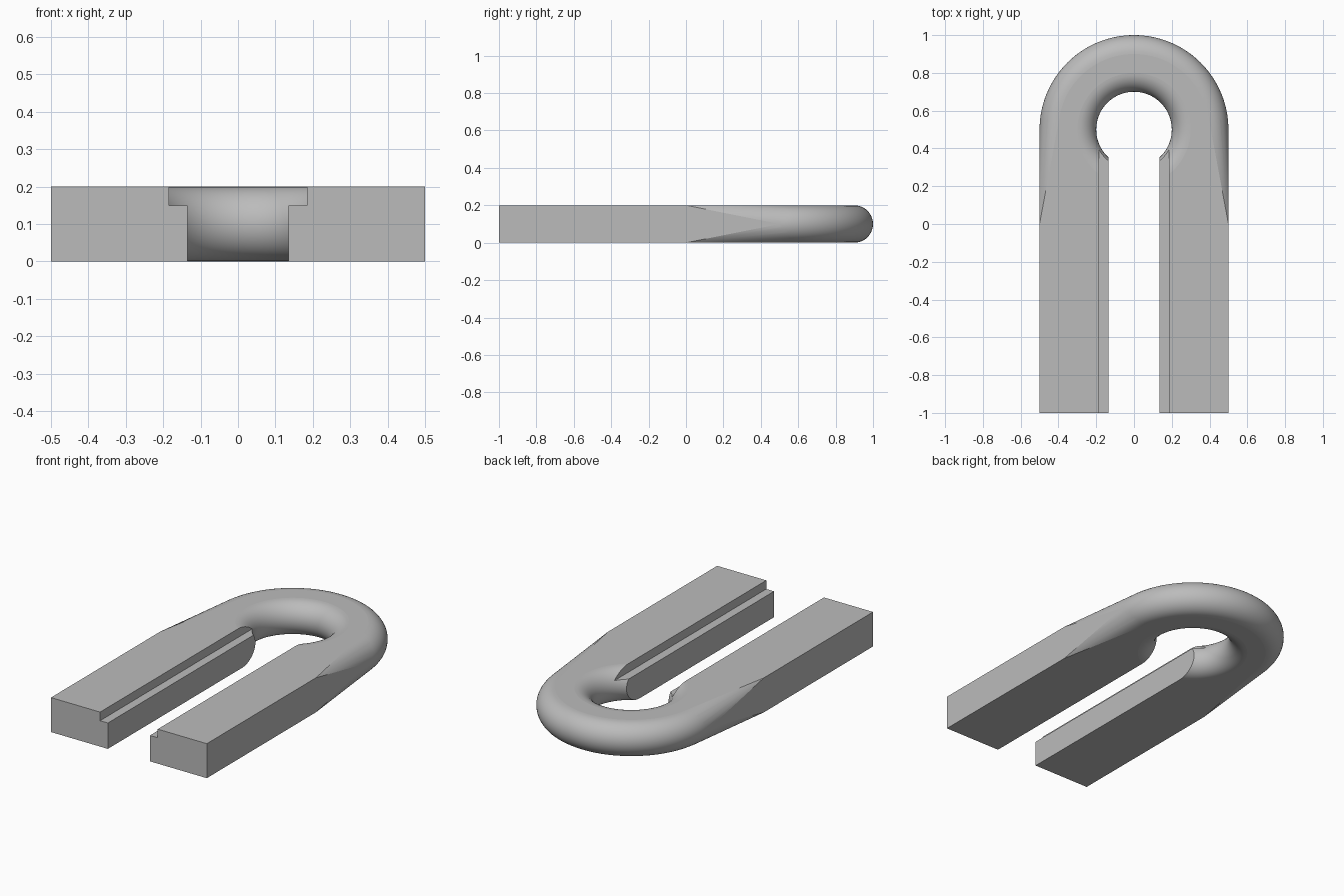
import bpy, bmesh
from math import sin, cos, pi

cube = bpy.data.objects.get("Cube")
if cube:
    bpy.data.objects.remove(cube, do_unlink=True)

HEIGHT, EDGE = 0.2, 0.1        # thickness and rounding radius
BEND_Y = 0.5                   # centre of the bend
SEGS, ARC = 128, 20

grey = bpy.data.materials.new("plain grey")
grey.use_nodes = True
grey.diffuse_color = (0.5, 0.5, 0.5, 1)
grey.node_tree.nodes["Principled BSDF"].inputs["Base Color"].default_value = (0.5, 0.5, 0.5, 1)


def add_object(name, bm):
    bmesh.ops.recalc_face_normals(bm, faces=bm.faces)
    mesh = bpy.data.meshes.new(name)
    bm.to_mesh(mesh)
    bm.free()
    mesh.materials.append(grey)
    obj = bpy.data.objects.new(name, mesh)
    bpy.context.collection.objects.link(obj)
    return obj


def ring(bm, radius, z):
    return [bm.verts.new((radius * cos(2 * pi * i / SEGS),
                          BEND_Y + radius * sin(2 * pi * i / SEGS), z))
            for i in range(SEGS)]


def box(name, half_width, y0, y1, z0, z1):
    bm = bmesh.new()
    bmesh.ops.create_cube(bm, size=1)
    for v in bm.verts:
        v.co = (v.co.x * 2 * half_width, y1 if v.co.y > 0 else y0, z1 if v.co.z > 0 else z0)
    return add_object(name, bm)


# Half-round profile heights shared by the outer rim and the hole
angles = [-pi / 2 + pi * i / ARC for i in range(ARC + 1)]

# Body: hull of the square arms and the round-edged disc
bm = bmesh.new()
for a in angles:
    ring(bm, 0.4 + EDGE * cos(a), EDGE + EDGE * sin(a))
for x in (-0.5, 0.5):
    for y in (-1, 0):
        for z in (0, HEIGHT):
            bm.verts.new((x, y, z))
hull = bmesh.ops.convex_hull(bm, input=bm.verts)
spare = {g for g in hull["geom_interior"] + hull["geom_unused"]
         if isinstance(g, bmesh.types.BMVert)}
bmesh.ops.delete(bm, geom=list(spare), context='VERTS')
bmesh.ops.dissolve_limit(bm, angle_limit=0.001, verts=bm.verts, edges=bm.edges)
body = add_object("u_shaped_body", bm)

# Hole with flared rims
bm = bmesh.new()
profile = [(0.3, -0.1)] + [(0.3 - EDGE * cos(a), EDGE + EDGE * sin(a)) for a in angles] + [(0.3, 0.3)]
rings = [ring(bm, r, z) for r, z in profile]
for low, high in zip(rings, rings[1:]):
    for i in range(SEGS):
        j = (i + 1) % SEGS
        bm.faces.new((low[i], low[j], high[j], high[i]))
bm.faces.new(rings[0])
bm.faces.new(rings[-1])
hole = add_object("hole_cutter", bm)

# Slot between the arms, and the wider step along its top
slot = box("slot_cutter", 0.135, -1.2, BEND_Y, -0.1, 0.3)
step = box("step_cutter", 0.185, -1.2, BEND_Y, 0.15, 0.3)

cutters = (hole, slot, step)
for cutter in cutters:
    cutter.hide_render = True
    mod = body.modifiers.new(cutter.name, 'BOOLEAN')
    mod.operation, mod.solver, mod.object = 'DIFFERENCE', 'EXACT', cutter

bpy.context.view_layer.objects.active = body
body.select_set(True)
for mod in list(body.modifiers):
    bpy.ops.object.modifier_apply(modifier=mod.name)
for cutter in cutters:
    bpy.data.objects.remove(cutter, do_unlink=True)

# Smooth the curves, keep the axis-aligned planes flat
bpy.ops.object.select_all(action='DESELECT')
body.select_set(True)
bpy.ops.object.shade_smooth_by_angle(angle=pi / 6)
for face in body.data.polygons:
    if max(abs(c) for c in face.normal) > 0.9999:
        face.use_smooth = False
